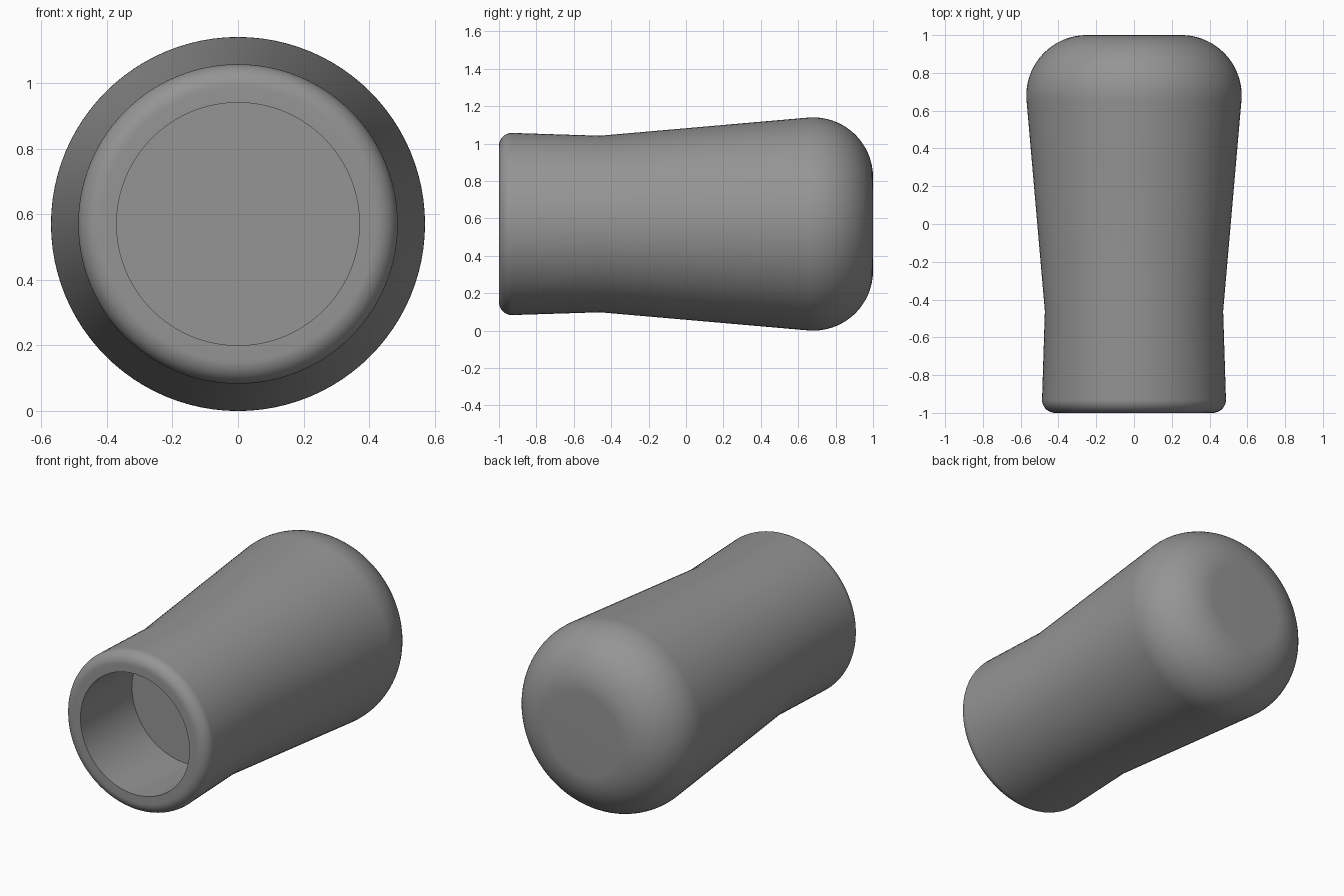
import bpy, bmesh, math
from mathutils import Matrix, Vector

if "Cube" in bpy.data.objects:
    bpy.data.objects.remove(bpy.data.objects["Cube"])

SEGMENTS = 96
AXIS_Z = 0.57


def arc(cy, cr, radius, start, end, steps):
    """Profile points (y, r); 0 degrees points outward, 90 toward the back."""
    pts = []
    for i in range(steps + 1):
        a = math.radians(start + (end - start) * i / steps)
        pts.append((cy + radius * math.sin(a), cr + radius * math.cos(a)))
    return pts


# Profile from socket floor, out over the lip, along the grip to the domed end
profile = [(-0.50, 0.0), (-0.50, 0.37), (-1.0, 0.37)]
profile += arc(-0.93, 0.417, 0.07, -90, -1.9, 12)    # rounded lip
profile += [(-0.46, 0.472)]                          # neck
profile += arc(0.68, 0.25, 0.32, -4.9, 90, 24)       # rounded end
profile += [(1.0, 0.0)]

# Spin the profile around the long axis
bm = bmesh.new()
verts = [bm.verts.new((r, y, 0)) for y, r in profile]
edges = [bm.edges.new(pair) for pair in zip(verts, verts[1:])]
bmesh.ops.spin(bm, geom=verts + edges, cent=(0, 0, 0), axis=(0, 1, 0),
               angle=math.tau, steps=SEGMENTS, use_duplicate=False)
bmesh.ops.remove_doubles(bm, verts=bm.verts, dist=0.0001)
bmesh.ops.recalc_face_normals(bm, faces=bm.faces)
bmesh.ops.translate(bm, verts=bm.verts, vec=Vector((0, 0, AXIS_Z)))
mesh = bpy.data.meshes.new("knob_handle")
bm.to_mesh(mesh)
bm.free()

handle = bpy.data.objects.new("knob_handle", mesh)
bpy.context.collection.objects.link(handle)

# Single grey material
grey = bpy.data.materials.new("mid_grey")
grey.diffuse_color = (0.3, 0.3, 0.3, 1)
grey.use_nodes = True
grey.node_tree.nodes["Principled BSDF"].inputs["Base Color"].default_value = grey.diffuse_color
mesh.materials.append(grey)

bpy.context.view_layer.objects.active = handle
handle.select_set(True)
bpy.ops.object.shade_smooth_by_angle(angle=math.radians(30))
